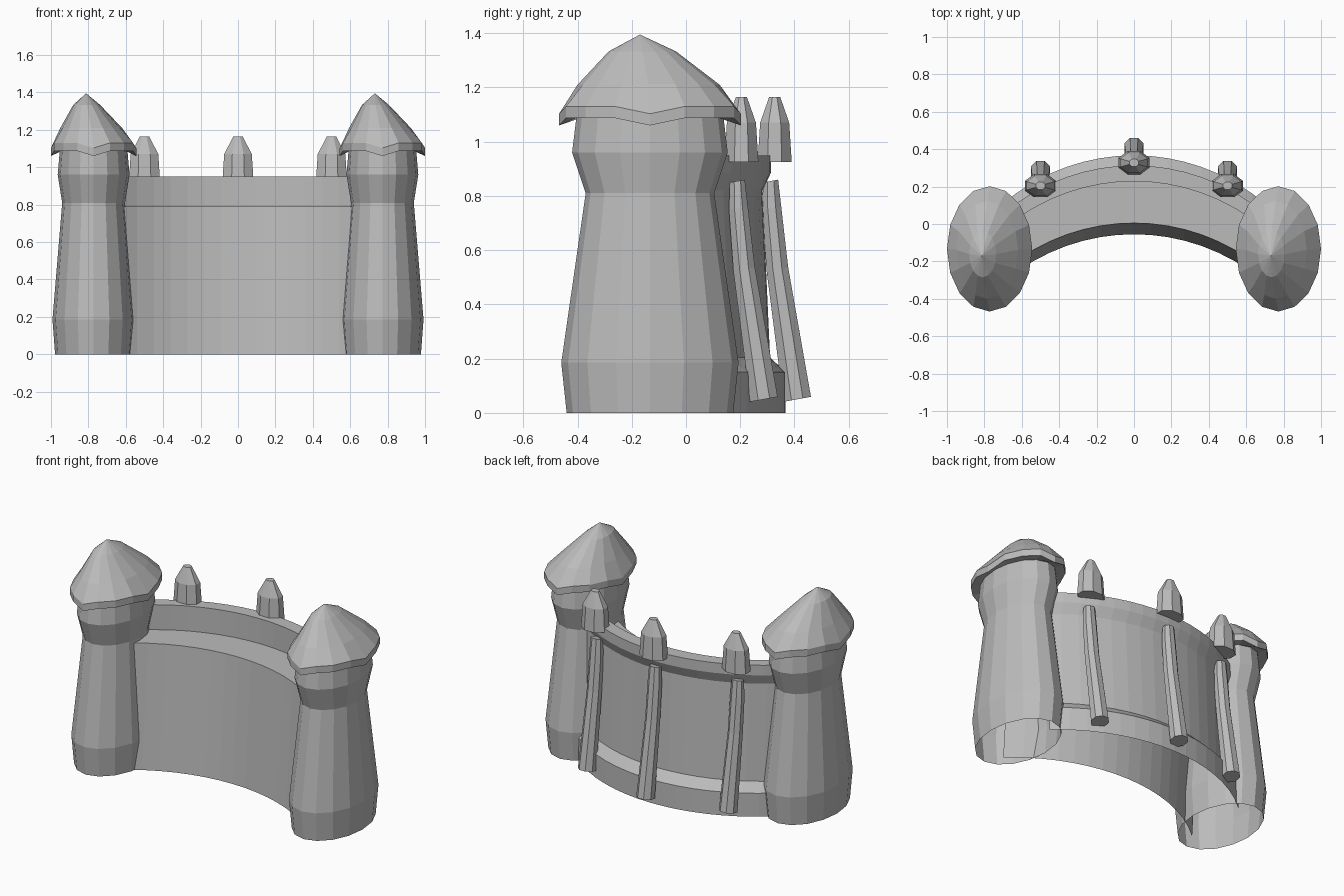
import bpy, bmesh
from math import sin, cos, pi, sqrt

cube = bpy.data.objects.get("Cube")
if cube:
    bpy.data.objects.remove(cube)

stone = bpy.data.materials.new("grey_stone")
stone.use_nodes = True
GREY = (0.5, 0.5, 0.5, 1)
stone.diffuse_color = GREY
stone.node_tree.nodes["Principled BSDF"].inputs["Base Color"].default_value = GREY


def loft(name, rings, closed=True, cap_start=False, cap_end=False):
    """Skin a list of equal-length point rings with flat quads."""
    bm = bmesh.new()
    rows = [[bm.verts.new(p) for p in ring] for ring in rings]
    n = len(rows[0])
    for a, b in zip(rows, rows[1:]):
        for i in range(n if closed else n - 1):
            j = (i + 1) % n
            bm.faces.new((a[i], a[j], b[j], b[i]))
    if cap_start:
        bm.faces.new(rows[0][::-1])
    if cap_end:
        bm.faces.new(rows[-1])
    bmesh.ops.remove_doubles(bm, verts=bm.verts, dist=0.0005)
    mesh = bpy.data.meshes.new(name)
    bm.to_mesh(mesh)
    bm.free()
    mesh.materials.append(stone)
    obj = bpy.data.objects.new(name, mesh)
    bpy.context.collection.objects.link(obj)
    return obj


def oval(x, y, z, rx, ry, sides, turn=0.0, tilt=0.0, dip=0.0):
    """Elliptical ring; tilt leans it along y, dip lowers its four cardinal points."""
    ring = []
    for i in range(sides):
        a = 2 * pi * i / sides + turn
        drop = dip if i % (sides // 4) == 0 else 0
        ring.append((x + rx * cos(a), y + ry * sin(a), z + tilt * ry * sin(a) - drop))
    return ring


def arc_drop(x, radius=1.08):
    return radius - sqrt(radius * radius - x * x)


# Towers: (z, x radius, y radius), open underneath
BODY = [(0, .206, .307), (.185, .22, .327), (.81, .168, .237),
        (.96, .192, .287), (1.10, .18, .27)]
# Roof: (z, x shift, y shift, x radius, y radius, dip)
ROOF = [(1.09, 0, 0, .178, .268, 0), (1.087, 0, 0, .228, .335, .027),
        (1.13, 0, 0, .228, .335, .027), (1.21, -.013, -.005, .165, .262, 0),
        (1.333, -.037, -.028, .072, .124, 0), (1.395, -.04, -.037, 0, 0, 0)]
for side, cx in (("right", -.772), ("left", .772)):
    cy = -.133
    loft(side + "_tower_body", [oval(cx, cy, z, rx, ry, 16) for z, rx, ry in BODY])
    loft(side + "_tower_roof",
         [oval(cx + dx, cy + dy, z, rx, ry, 16, dip=d) for z, dx, dy, rx, ry, d in ROOF])

# Curved wall: section from front foot over walkway and parapet to back foot
SECTION = [(-.055, 0), (.005, .79), (.228, .79), (.228, .95), (.313, .95),
           (.313, .885), (.282, .82), (.31, .205), (.367, .15), (.367, 0)]
SEGMENTS = 16
stations = [.72 * (2 * i / SEGMENTS - 1) for i in range(SEGMENTS + 1)]
loft("curved_wall",
     [[(x, y - arc_drop(x), z) for y, z in reversed(SECTION)] for x in stations],
     closed=False)

# Merlons on the parapet and leaning buttress poles behind it
POLE = [(.05, .41, .055, .055), (.53, .337, .045, .043),
        (.755, .316, .044, .038), (.855, .312, .038, .03)]
for label, x in (("right", -.5), ("middle", 0), ("left", .5)):
    back = arc_drop(x)
    loft(label + "_merlon",
         [oval(x, .327 - back, z, rx, ry, 8, pi / 8) for z, rx, ry in
          ((.925, .09, .068), (1.07, .08, .058), (1.165, .027, .022))],
         cap_start=True, cap_end=True)
    loft(label + "_buttress_pole",
         [oval(x, y - back, z, rx, ry, 8, pi / 8, tilt=.18) for z, y, rx, ry in POLE],
         cap_start=True, cap_end=True)
